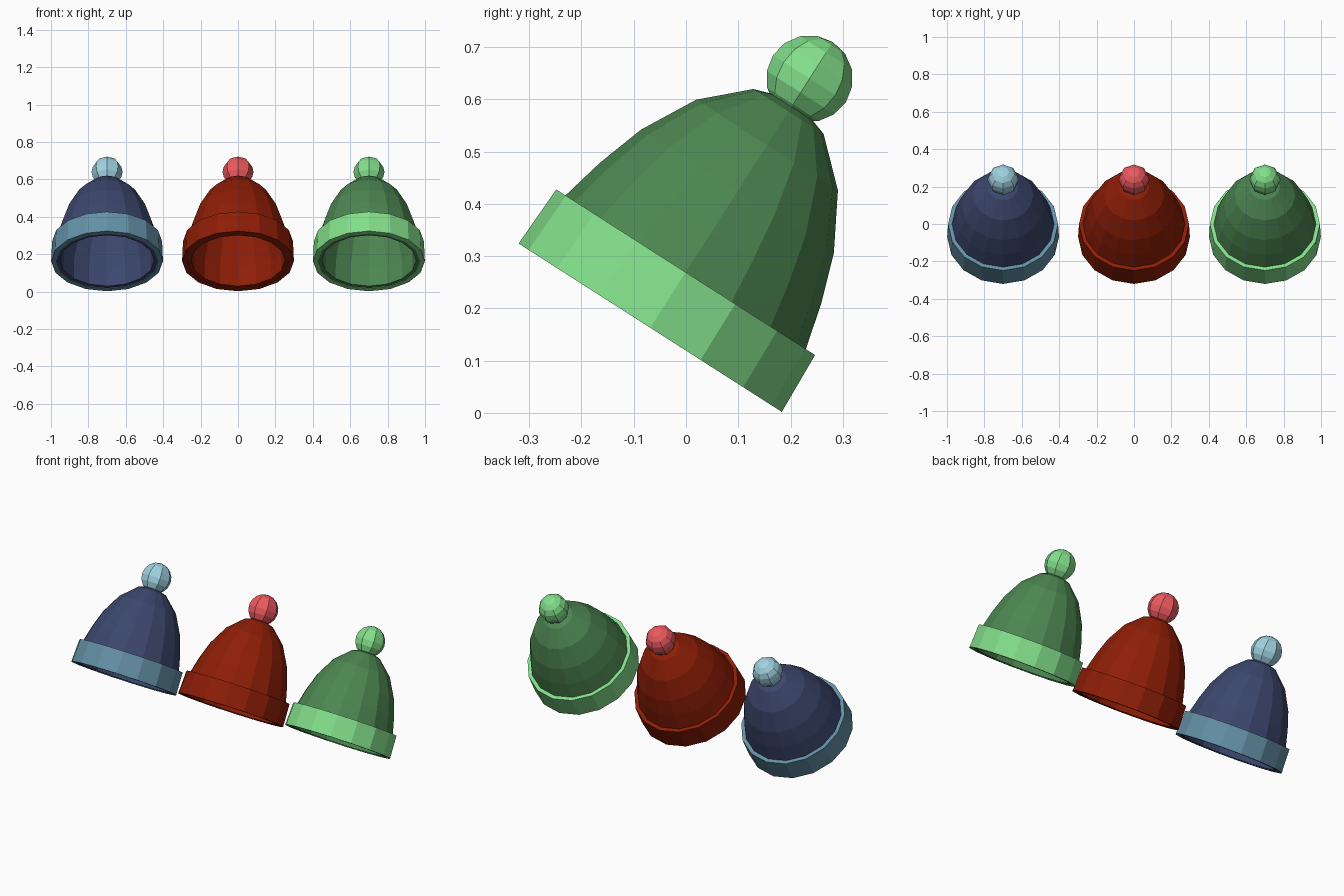
import bpy, bmesh, math
from mathutils import Matrix

if "Cube" in bpy.data.objects:
    bpy.data.objects.remove(bpy.data.objects["Cube"])

TILT = math.radians(-32.6)


def srgb(r, g, b):
    return tuple((c / 255) ** 2.2 for c in (r, g, b)) + (1.0,)


def material(name, rgb):
    m = bpy.data.materials.new(name)
    m.diffuse_color = srgb(*rgb)
    m.use_nodes = True
    m.node_tree.nodes["Principled BSDF"].inputs["Base Color"].default_value = m.diffuse_color
    return m


def finish(bm, name, mat, place):
    bmesh.ops.remove_doubles(bm, verts=bm.verts, dist=1e-5)
    bmesh.ops.recalc_face_normals(bm, faces=bm.faces)
    me = bpy.data.meshes.new(name)
    bm.to_mesh(me)
    bm.free()
    me.materials.append(mat)
    ob = bpy.data.objects.new(name, me)
    ob.matrix_world = place
    bpy.context.collection.objects.link(ob)


def lathe(name, profile, closed, mat, place, sides=16):
    """Revolve (radius, height) points around local z."""
    bm = bmesh.new()
    vs = [bm.verts.new((r, 0, z)) for r, z in profile]
    pairs = list(zip(vs, vs[1:])) + ([(vs[-1], vs[0])] if closed else [])
    es = [bm.edges.new(p) for p in pairs]
    bmesh.ops.spin(bm, geom=vs + es, cent=(0, 0, 0), axis=(0, 0, 1),
                   angle=2 * math.pi, steps=sides, use_merge=True)
    finish(bm, name, mat, place)


def pompom(name, mat, place):
    bm = bmesh.new()
    bmesh.ops.create_uvsphere(bm, u_segments=8, v_segments=8, radius=0.083,
                              matrix=Matrix.Translation((0, 0, 0.566)))
    finish(bm, name, mat, place)


# Crown: outer shell down from the apex, round the hem, back up the inside
crown = [(0, 0.518), (0.08, 0.491), (0.161, 0.415), (0.219, 0.31),
         (0.251, 0.2146), (0.273, 0.126), (0.277, 0.003),
         (0.252, 0.003), (0.25, 0.12), (0.23, 0.205), (0.2, 0.298),
         (0.147, 0.395), (0.073, 0.467), (0, 0.492)]
# Turned-up cuff
cuff = [(0.299, 0), (0.294, 0.126), (0.272, 0.126), (0.272, 0)]

hats = [
    ("blue", -0.7, (62, 72, 108), (100, 143, 165), (158, 208, 224)),
    ("red", 0.0, (140, 35, 15), (140, 35, 15), (235, 90, 95)),
    ("green", 0.7, (78, 133, 82), (130, 222, 138), (130, 222, 138)),
]
for name, x, c_crown, c_cuff, c_pom in hats:
    place = Matrix.Translation((x, -0.0685, 0.163)) @ Matrix.Rotation(TILT, 4, 'X')
    lathe(name + "_crown", crown, False, material(name + "_crown", c_crown), place)
    lathe(name + "_cuff", cuff, True, material(name + "_cuff", c_cuff), place)
    pompom(name + "_pompom", material(name + "_pompom", c_pom), place)
